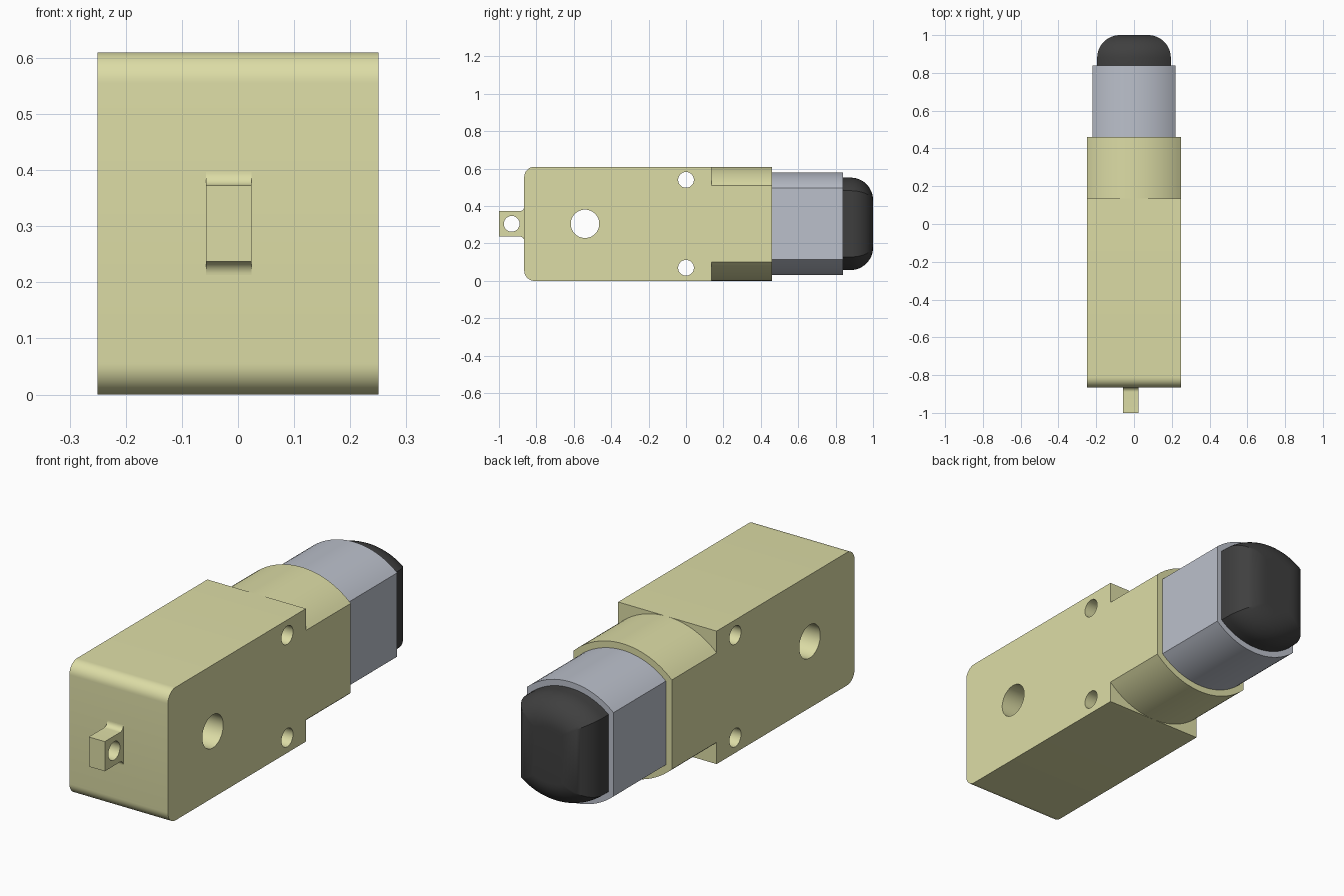
import bpy, bmesh
from math import sin, cos, pi, asin, radians
from mathutils import Vector

if "Cube" in bpy.data.objects:
    bpy.data.objects.remove(bpy.data.objects["Cube"])

ZC = 0.305  # height of the motor axis


def material(name, rgb):
    m = bpy.data.materials.new(name)
    m.diffuse_color = (*rgb, 1)
    m.use_nodes = True
    m.node_tree.nodes["Principled BSDF"].inputs["Base Color"].default_value = m.diffuse_color
    return m


CREAM = material("cream_plastic", (0.72, 0.72, 0.38))
STEEL = material("steel", (0.50, 0.53, 0.60))
BLACK = material("black_plastic", (0.05, 0.05, 0.05))


def loft(name, rings, mat):
    """Skin matching closed rings and cap both ends."""
    bm = bmesh.new()
    vs = [[bm.verts.new(p) for p in ring] for ring in rings]
    n = len(vs[0])
    for a, b in zip(vs, vs[1:]):
        for i in range(n):
            j = (i + 1) % n
            bm.faces.new((a[i], a[j], b[j], b[i]))
    bm.faces.new(vs[0])
    bm.faces.new(vs[-1])
    bmesh.ops.recalc_face_normals(bm, faces=bm.faces)
    me = bpy.data.meshes.new(name)
    bm.to_mesh(me)
    bm.free()
    ob = bpy.data.objects.new(name, me)
    bpy.context.collection.objects.link(ob)
    me.materials.append(mat)
    return ob


def smooth(ob):
    bpy.ops.object.select_all(action='DESELECT')
    bpy.context.view_layer.objects.active = ob
    ob.select_set(True)
    bpy.ops.object.shade_smooth_by_angle(angle=radians(30))


def drill(ob, holes):
    """Cut round holes (y, z, radius) through along x."""
    for y, z, r in holes:
        bpy.ops.mesh.primitive_cylinder_add(vertices=48, radius=r, depth=1.5,
                                            location=(0, y, z), rotation=(0, pi / 2, 0))
        cutter = bpy.context.object
        cutter.hide_render = True
        mod = ob.modifiers.new("hole", 'BOOLEAN')
        mod.operation = 'DIFFERENCE'
        mod.solver = 'EXACT'
        mod.object = cutter
        bpy.context.view_layer.objects.active = ob
        bpy.ops.object.modifier_apply(modifier=mod.name)
        bpy.data.objects.remove(cutter)


def barrel(y, w, h, sag, inset=0.0, n=24):
    """Flat-sided section with arched top and bottom, optionally offset inward."""
    R = (w * w + sag * sag) / (2 * sag)
    c = h - R
    w, R = w - inset, R - inset
    a = asin(w / R)
    top = [(R * sin(t), c + R * cos(t)) for t in (a - 2 * a * i / n for i in range(n + 1))]
    return [Vector((x, y, ZC + z)) for x, z in top + [(-x, -z) for x, z in top]]


def corner(cy, cz, r, a0, a1, n=10):
    return [(cy + r * cos(a0 + (a1 - a0) * i / n), cz + r * sin(a0 + (a1 - a0) * i / n))
            for i in range(n + 1)]


def side_profile(name, pts, x0, x1, mat):
    return loft(name, [[(x, y, z) for y, z in pts] for x in (x0, x1)], mat)


# Gearbox block with rounded front edges and screw / shaft holes
r = 0.055
block = ([(0.135, 0), (0.135, 0.61)]
         + corner(-0.865 + r, 0.61 - r, r, pi / 2, pi)
         + corner(-0.865 + r, r, r, pi, 1.5 * pi))
gearbox = side_profile("gearbox", block, -0.25, 0.25, CREAM)
drill(gearbox, [(0, 0.54, 0.042), (0, 0.07, 0.042), (-0.54, ZC, 0.076)])

# Front mounting tab with fillets at its root
f = 0.024
root = corner(-0.865 - f, ZC + 0.068 + f, f, 0, -pi / 2)
tab_pts = (root + [(-1, ZC + 0.068), (-1, ZC - 0.068)]
           + [(y, 2 * ZC - z) for y, z in reversed(root)])
tab = side_profile("mounting_tab", tab_pts, -0.057, 0.024, CREAM)
drill(tab, [(-0.932, ZC, 0.042)])

# Arched neck that holds the motor, and the motor can
neck = loft("motor_neck", [barrel(y, 0.25, 0.305, 0.10) for y in (0.135, 0.46)], CREAM)
motor = loft("motor_can", [barrel(y, 0.22, 0.275, 0.083) for y in (0.46, 0.84)], STEEL)

# End cap with a rounded rim
R = 0.12
rings = [barrel(0.84, 0.195, 0.247, 0.07)]
for i in range(13):
    t = i / 12 * pi / 2
    rings.append(barrel(1 - R + R * sin(t), 0.195, 0.247, 0.07, R * (1 - cos(t))))
cap = loft("end_cap", rings, BLACK)

for ob in (gearbox, tab, neck, motor, cap):
    smooth(ob)
